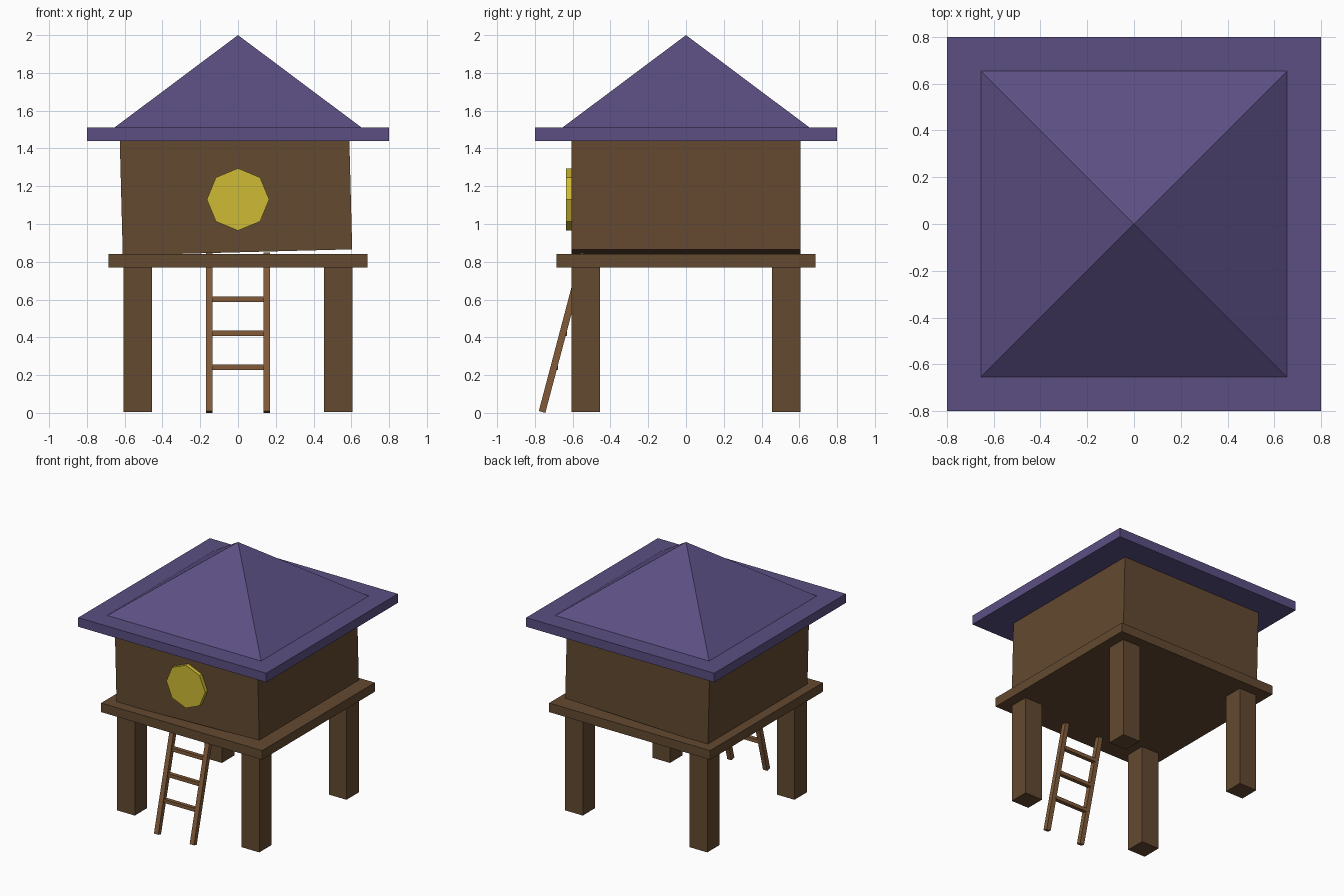
import bpy
from math import radians, sin, cos, pi
from mathutils import Vector

cube = bpy.data.objects.get("Cube")
if cube:
    bpy.data.objects.remove(cube, do_unlink=True)


def material(name, rgb):
    m = bpy.data.materials.new(name)
    m.use_nodes = True
    m.diffuse_color = (*rgb, 1)
    m.node_tree.nodes["Principled BSDF"].inputs["Base Color"].default_value = (*rgb, 1)
    return m


WOOD = material("dark_wood", (0.125, 0.067, 0.030))
LADDER = material("ladder_wood", (0.22, 0.105, 0.042))
ROOF = material("purple_roof", (0.105, 0.078, 0.225))
GLOW = material("yellow_window", (0.62, 0.50, 0.035))


def finish(name, mat):
    ob = bpy.context.object
    ob.name = name
    ob.data.materials.append(mat)
    return ob


def box(name, mat, center, size, rotation=(0, 0, 0)):
    bpy.ops.mesh.primitive_cube_add(size=1, location=center, rotation=rotation)
    ob = finish(name, mat)
    ob.scale = size
    return ob


# Four square legs and the platform they carry
for side, sx in (("right", -1), ("left", 1)):
    for end, sy in (("front", -1), ("back", 1)):
        box(f"{end}_{side}_leg", WOOD, (sx * 0.53, sy * 0.53, 0.39), (0.15, 0.15, 0.77))
box("platform", WOOD, (0, 0, 0.805), (1.37, 1.37, 0.07))

# Cabin, leaning slightly to one side
box("cabin", WOOD, (-0.011, 0, 1.165), (1.215, 1.21, 0.63), (0, radians(-1.5), 0))

# Eight-sided window with a corner at the top
bpy.ops.mesh.primitive_cylinder_add(vertices=8, radius=0.165, depth=0.08,
                                    location=(0, -0.595, 1.13),
                                    rotation=(pi / 2, 0, 0))
finish("window", GLOW)

# Eaves slab and pyramid roof
box("eaves", ROOF, (0, 0, 1.475), (1.6, 1.6, 0.07))
bpy.ops.mesh.primitive_cone_add(vertices=4, radius1=0.655 * 2 ** 0.5, depth=0.49,
                                location=(0, 0, 1.755), rotation=(0, 0, pi / 4))
finish("roof", ROOF)

# Leaning ladder: two rails and three rungs
lean = radians(14.8)
foot = Vector((0, -0.762, 0.005))
along = Vector((0, sin(lean), cos(lean)))
length = 0.868
for side, sx in (("right", -1), ("left", 1)):
    box(f"{side}_ladder_rail", LADDER, foot + along * length / 2 + Vector((sx * 0.152, 0, 0)),
        (0.036, 0.036, length), (-lean, 0, 0))
for i in range(3):
    z = 0.242 + i * 0.18
    y = foot.y + (z - foot.z) * along.y / along.z
    box(f"ladder_rung_{i + 1}", LADDER, (0, y + 0.006, z), (0.28, 0.03, 0.028))
